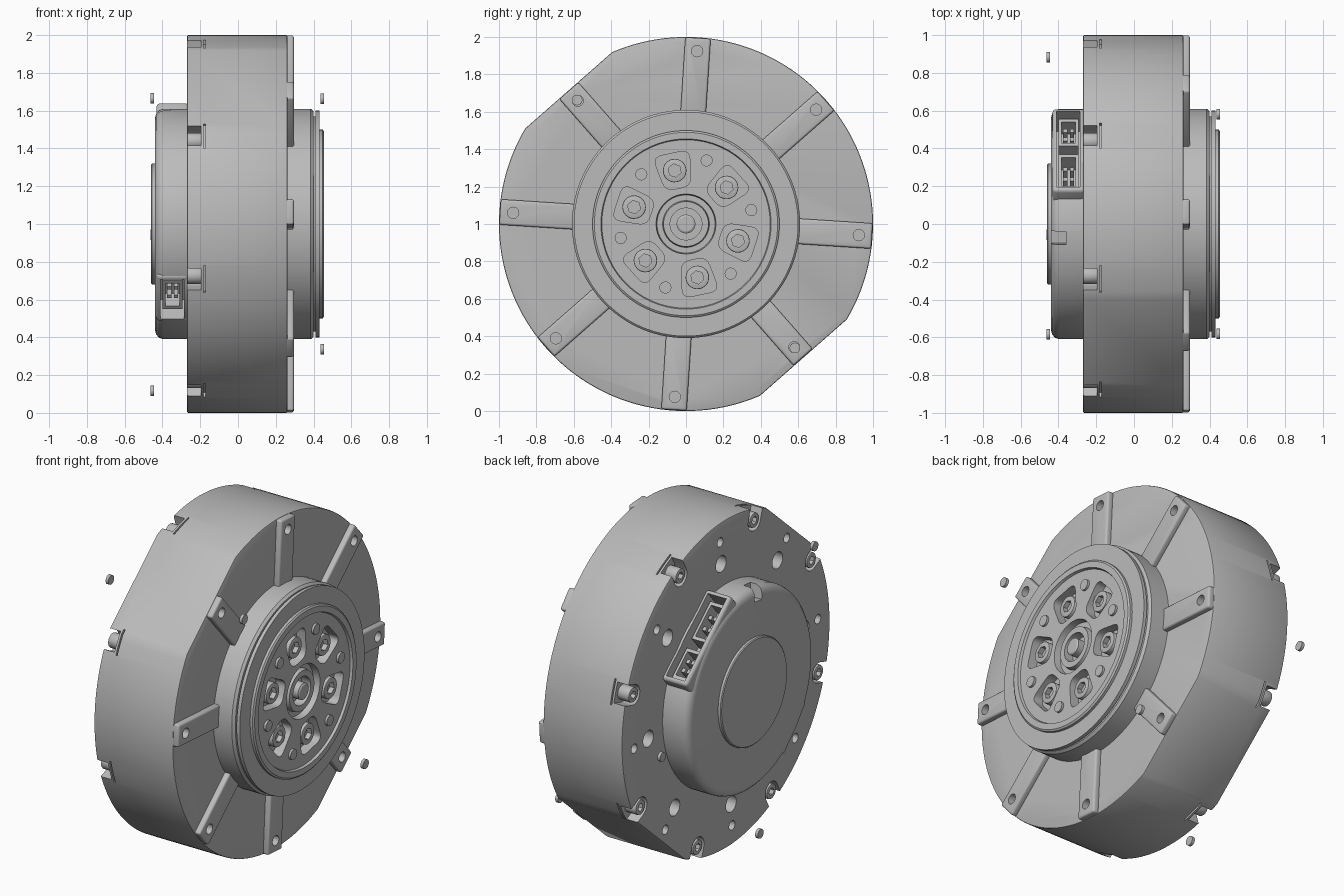
import bpy, bmesh
from math import sin, cos, pi, radians
from mathutils import Vector

if "Cube" in bpy.data.objects:
    bpy.data.objects.remove(bpy.data.objects["Cube"])

grey = bpy.data.materials.new("machined_grey")
grey.use_nodes = True
grey.diffuse_color = (0.5, 0.5, 0.5, 1)
grey.node_tree.nodes["Principled BSDF"].inputs["Base Color"].default_value = (0.5, 0.5, 0.5, 1)

CENTRE = 1.0                                    # height of the motor axis, which runs along x
RIBS = [45 * k - 3.7 for k in range(8)]         # ribs and rear holes
SCREWS = [45 * k + 17 for k in range(8)]        # rim screws
BOLTS = [60 * k - 18 for k in range(6)]         # hub bolts
FLATS = (RIBS[3], RIBS[7])                      # the two flattened sides


def finish(name, bm):
    bmesh.ops.recalc_face_normals(bm, faces=bm.faces)
    bmesh.ops.translate(bm, verts=bm.verts, vec=(0, 0, CENTRE))
    mesh = bpy.data.meshes.new(name)
    bm.to_mesh(mesh)
    bm.free()
    mesh.materials.append(grey)
    ob = bpy.data.objects.new(name, mesh)
    bpy.context.collection.objects.link(ob)
    return ob


def lathe(name, profile, seg=112):
    """Turn (x, radius) points round the x axis and cap both ends."""
    bm = bmesh.new()
    rings = [[bm.verts.new((x, r * cos(2 * pi * i / seg), r * sin(2 * pi * i / seg)))
              for i in range(seg)] for x, r in profile]
    for a, b in zip(rings, rings[1:]):
        for i in range(seg):
            j = (i + 1) % seg
            bm.faces.new((a[i], a[j], b[j], b[i]))
    bm.faces.new(rings[0])
    bm.faces.new(rings[-1])
    return finish(name, bm)


def solid(name, parts):
    """Extrude (outline, x0, x1) parts along x into one object."""
    bm = bmesh.new()
    for outline, x0, x1 in parts:
        a, b = ([bm.verts.new((x, y, z)) for y, z in outline] for x in (x0, x1))
        bm.faces.new(a)
        bm.faces.new(b)
        for i in range(len(a)):
            j = (i + 1) % len(a)
            bm.faces.new((a[i], a[j], b[j], b[i]))
    return finish(name, bm)


def polar(angle, pts):
    """Turn (radial, tangential) points into (y, z)."""
    c, s = cos(radians(angle)), sin(radians(angle))
    return [(u * c - v * s, u * s + v * c) for u, v in pts]


def circle(angle, dist, r, n=24):
    return polar(angle, [(dist + r * cos(2 * pi * i / n), r * sin(2 * pi * i / n)) for i in range(n)])


def box(angle, u0, u1, v0, v1):
    return polar(angle, [(u0, v0), (u1, v0), (u1, v1), (u0, v1)])


def rounded(pts, size, n=5):
    """Round each corner of an outline."""
    out = []
    pts = [Vector(p) for p in pts]
    for i, p in enumerate(pts):
        a = p + (pts[i - 1] - p).normalized() * size
        b = p + (pts[(i + 1) % len(pts)] - p).normalized() * size
        for k in range(n + 1):
            t = k / n
            q = a * (1 - t) ** 2 + p * 2 * t * (1 - t) + b * t * t
            out.append((q.x, q.y))
    return out


def activate(ob):
    bpy.ops.object.select_all(action='DESELECT')
    ob.select_set(True)
    bpy.context.view_layer.objects.active = ob


def bevel(ob, width, segments=2):
    activate(ob)
    m = ob.modifiers.new("bevel", 'BEVEL')
    m.width, m.segments, m.limit_method = width, segments, 'ANGLE'
    m.angle_limit = radians(40)
    bpy.ops.object.modifier_apply(modifier=m.name)


def cut(obs, parts):
    cutter = solid("cutter", parts)
    cutter.hide_render = True
    for ob in obs:
        activate(ob)
        m = ob.modifiers.new("cut", 'BOOLEAN')
        m.operation, m.solver, m.object = 'DIFFERENCE', 'EXACT', cutter
        bpy.ops.object.modifier_apply(modifier=m.name)
    bpy.data.objects.remove(cutter)


# Main drum with two flats
half = 18
outline = [(cos(radians(f + half + (180 - 2 * half) * i / 60)), sin(radians(f + half + (180 - 2 * half) * i / 60)))
           for f in FLATS for i in range(61)]
body = solid("drum_body", [(outline, -0.27, 0.262)])
bevel(body, 0.008)

# Rim screw notches, slots beside them, and rear holes
notch = [(1.1, -0.06)] + [(0.93 - 0.06 * sin(pi * i / 12), -0.06 * cos(pi * i / 12)) for i in range(13)] + [(1.1, 0.06)]
cut([body], [(polar(a, notch), -0.3, -0.195) for a in SCREWS])
cut([body], [(box(a, 0.97, 1.1, -0.075, 0.075), -0.182, -0.173) for a in SCREWS])
cut([body], [(circle(a, 0.75, 0.05), -0.3, -0.2) for a in RIBS]
    + [(circle(a, 0.885, 0.028), -0.3, -0.2) for a in RIBS])

# Rim screws with hex sockets
screws = solid("rim_screws", [(circle(a, 0.932, 0.045), -0.27, -0.19) for a in SCREWS])
bevel(screws, 0.006)
cut([screws], [(circle(a, 0.932, 0.024, 6), -0.3, -0.235) for a in SCREWS])

# Raised ribs on the output face
reach = {a: 0.948 if a in FLATS else 0.996 for a in RIBS}
ribs = solid("face_ribs", [(box(a, 0.55, reach[a], -0.068, 0.068), 0.25, 0.296) for a in RIBS])
bevel(ribs, 0.012, 3)
cut([ribs, body], [(circle(a, reach[a] - 0.07, 0.03), 0.25, 0.35) for a in RIBS])

# Output hub with centre boss and grooves
hub = lathe("output_hub", [
    (0.2, 0.61), (0.385, 0.61), (0.4, 0.597), (0.4, 0.57), (0.411, 0.57), (0.411, 0.6), (0.432, 0.6),
    (0.432, 0.5), (0.448, 0.5), (0.455, 0.49), (0.455, 0.455), (0.44, 0.45), (0.44, 0.16), (0.4, 0.155),
    (0.4, 0.125), (0.43, 0.12), (0.43, 0.085), (0.37, 0.085), (0.37, 0.05), (0.44, 0.05), (0.446, 0.04)])
pocket = rounded([(0.195, -0.07), (0.385, -0.1), (0.385, 0.1), (0.195, 0.07)], 0.05)
cut([hub], [(polar(a, pocket), 0.38, 0.5) for a in BOLTS])

# Hub bolts and plugs
bolts = solid("hub_bolts", [(circle(a, 0.292, 0.063), 0.375, 0.43) for a in BOLTS])
bevel(bolts, 0.006)
cut([bolts], [(circle(a, 0.292, 0.036, 6), 0.4, 0.5) for a in BOLTS])
plugs = solid("hub_plugs", [(circle(a + 30, 0.357, 0.032), 0.43, 0.454) for a in BOLTS])

# Loose plugs in front of and behind the drum
loose_front = solid("front_loose_plugs", [(circle(a, 0.882, 0.028), 0.436, 0.454) for a in FLATS])
loose_rear = solid("rear_loose_plugs", [(circle(RIBS[k], 0.885, 0.028), -0.463, -0.445) for k in (0, 3, 6)])

# Rear cover and its round plate
cover = lathe("rear_cover", [(-0.26, 0.61), (-0.395, 0.61), (-0.418, 0.602), (-0.434, 0.584), (-0.44, 0.56),
                             (-0.44, 0.02)])
plate = lathe("rear_plate", [(-0.43, 0.32), (-0.455, 0.32), (-0.46, 0.314), (-0.46, 0.02)])

# Connector housings: angle, outer distance, half length
PORTS = [(49, 0.605, 0.29), (222, 0.595, 0.165)]
housings = solid("connector_housings", [(box(a, 0.35, d, -w, w), -0.432, -0.26) for a, d, w in PORTS])
bevel(housings, 0.02, 3)
cut([cover, housings], [(box(a, 0.44, 0.8, 0.025 - w, w - 0.025), -0.41, -0.285) for a, d, w in PORTS])
cut([cover], [(box(97, 0.53, 0.8, -0.035, 0.035), -0.5, -0.36)])

# Sockets and pins inside the housings: angle, first and last tangent
SOCKETS = [(49, -0.25, -0.06), (49, 0.0, 0.24), (222, -0.1, 0.1)]
sockets = solid("connector_sockets", [(box(a, 0.43, 0.56, v0, v1), -0.4, -0.295) for a, v0, v1 in SOCKETS])
cut([sockets], [(box(a, 0.46, 0.7, v0 + 0.02, v1 - 0.02), -0.385, -0.31) for a, v0, v1 in SOCKETS])
pins = solid("connector_pins", [
    (box(a, 0.45, 0.54, v0 + (v1 - v0) * t - 0.012, v0 + (v1 - v0) * t + 0.012), x, x + 0.022)
    for a, v0, v1 in SOCKETS for t in (0.35, 0.65) for x in (-0.375, -0.34)])

# Smooth the turned surfaces, keep the edges sharp
for ob in (body, screws, ribs, hub, bolts, plugs, loose_front, loose_rear, cover, plate, housings):
    activate(ob)
    bpy.ops.object.shade_smooth_by_angle(angle=radians(30))
